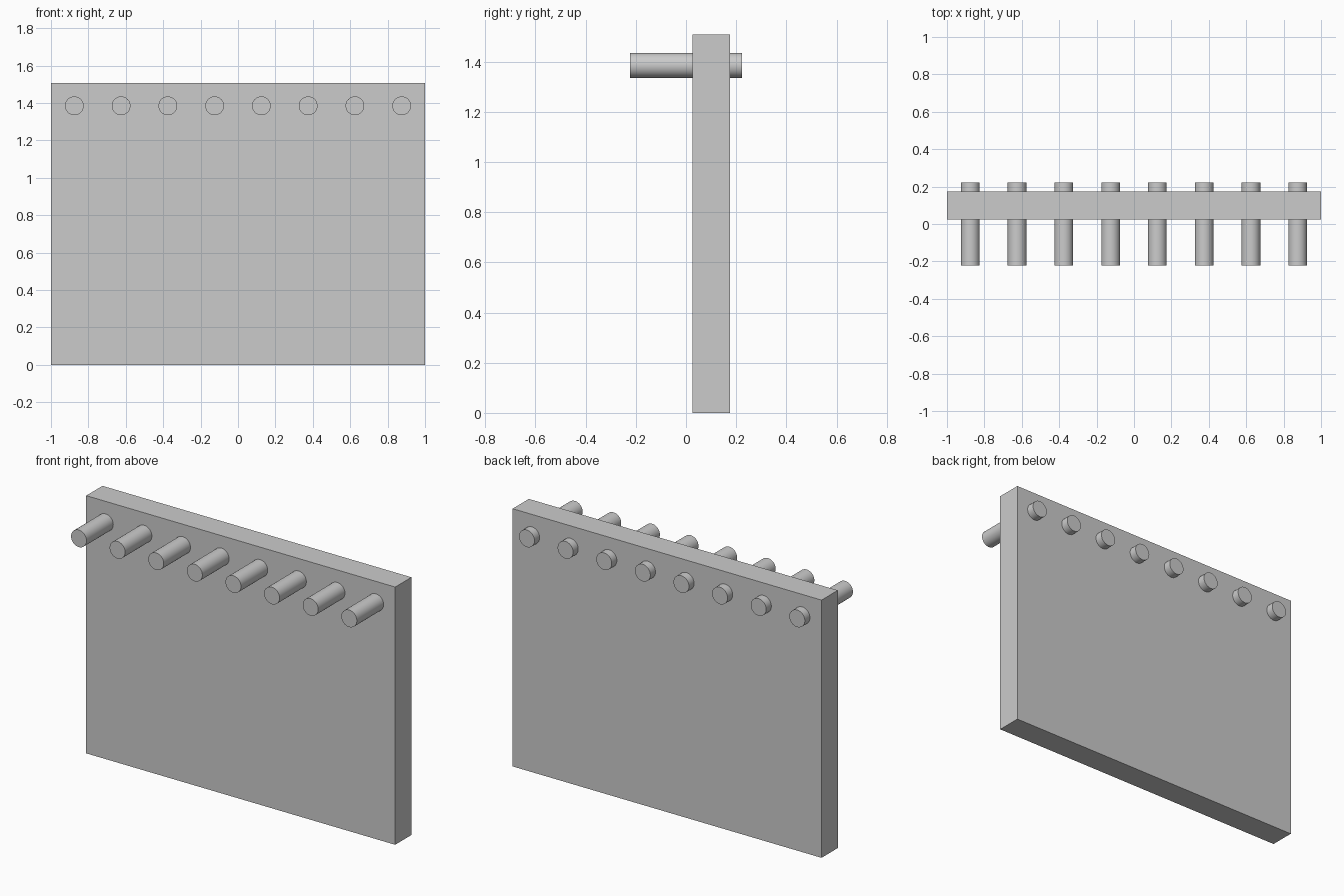
import bpy
import math

if "Cube" in bpy.data.objects:
    bpy.data.objects.remove(bpy.data.objects["Cube"])

# Single grey material
grey = bpy.data.materials.new("light_grey")
grey.diffuse_color = (0.6, 0.6, 0.6, 1.0)
grey.use_nodes = True
grey.node_tree.nodes["Principled BSDF"].inputs["Base Color"].default_value = grey.diffuse_color

# Upright panel
WIDTH, DEPTH, HEIGHT = 2.0, 0.15, 1.508
bpy.ops.mesh.primitive_cube_add(size=1, location=(0, 0.1, HEIGHT / 2))
panel = bpy.context.object
panel.name = "panel"
panel.scale = (WIDTH, DEPTH, HEIGHT)
bpy.ops.object.transform_apply(location=False, rotation=False, scale=True)
panel.data.materials.append(grey)

# Row of round pegs passing through the panel
PEGS, SPACING = 8, 0.25
for i in range(PEGS):
    x = (i - (PEGS - 1) / 2) * SPACING
    bpy.ops.mesh.primitive_cylinder_add(
        vertices=48, radius=0.05, depth=0.445,
        location=(x, 0, 1.385), rotation=(math.pi / 2, 0, 0))
    peg = bpy.context.object
    peg.name = f"peg_{i + 1}"
    peg.data.materials.append(grey)
    bpy.ops.object.shade_smooth_by_angle(angle=math.radians(30))
